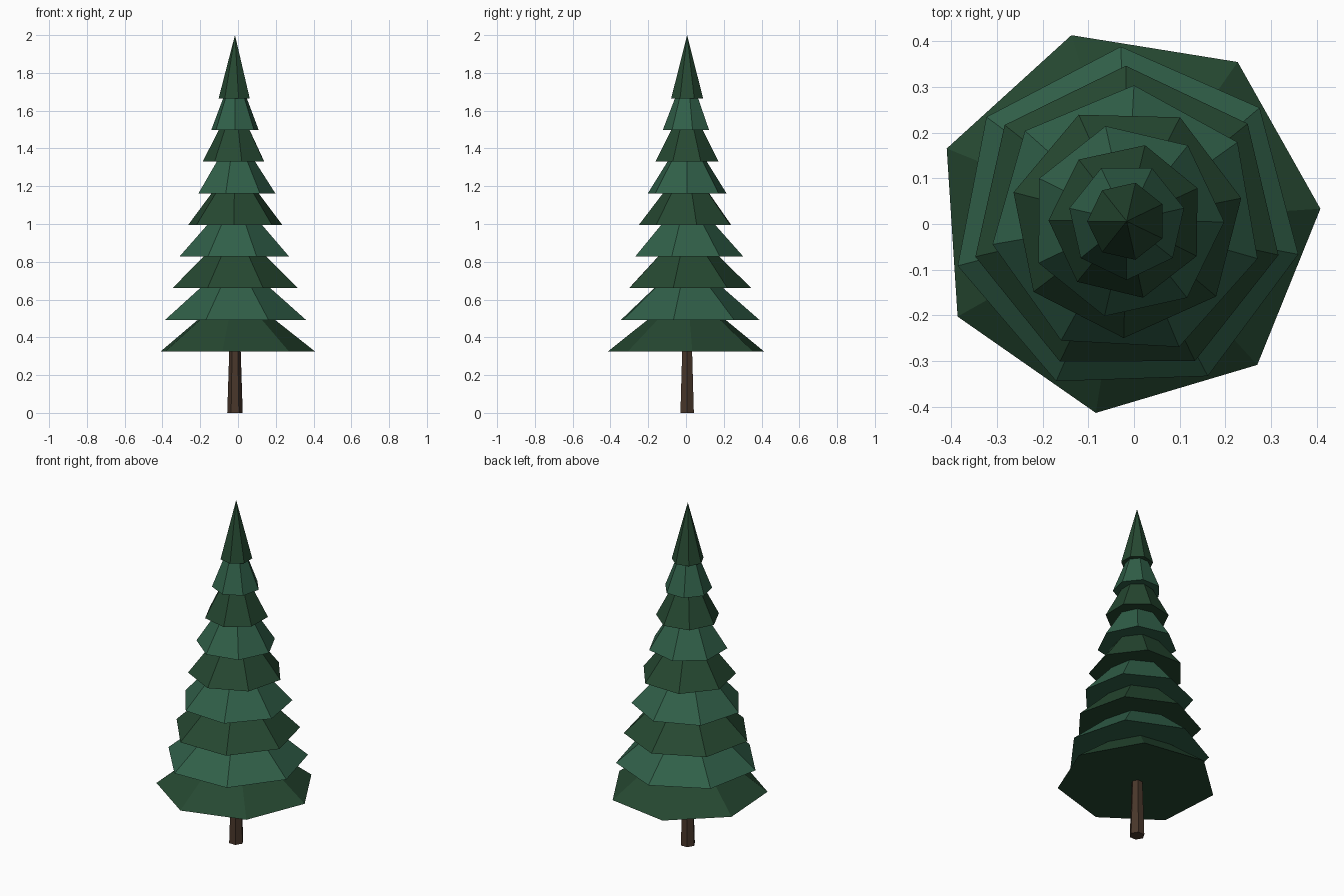
import bpy
from math import radians

if "Cube" in bpy.data.objects:
    bpy.data.objects.remove(bpy.data.objects["Cube"], do_unlink=True)


def make_material(name, rgb):
    mat = bpy.data.materials.new(name)
    mat.use_nodes = True
    color = (*rgb, 1.0)
    mat.diffuse_color = color
    mat.node_tree.nodes["Principled BSDF"].inputs["Base Color"].default_value = color
    return mat


dark_green = make_material("dark green", (0.019, 0.065, 0.031))
light_green = make_material("light green", (0.030, 0.116, 0.066))
bark_brown = make_material("bark brown", (0.066, 0.038, 0.024))

CENTER_X, CENTER_Y = -0.016, 0.006


def add_cone(name, sides, z, height, r_bottom, r_top, angle, mat):
    """Flat-shaded cone whose first corner points at the given angle from +x."""
    bpy.ops.mesh.primitive_cone_add(
        vertices=sides, radius1=r_bottom, radius2=r_top, depth=height,
        location=(CENTER_X, CENTER_Y, z + height / 2),
        rotation=(0, 0, radians(angle - 90)))
    obj = bpy.context.object
    obj.name = name
    obj.data.materials.append(mat)
    return obj


# Tapered six-sided trunk, ending inside the lowest tier
add_cone("trunk", 6, 0, 0.4, 0.041, 0.028, 0, bark_brown)

# Overlapping seven-sided tiers, each turned differently, in alternating greens
STEP = 0.1675
turns = [3.7, 40.5, 38.9, 35.5, 11.4, 51.1, 25, 12.9, 25.7]
for i, turn in enumerate(turns):
    add_cone(f"foliage_tier_{i + 1}", 7, 0.325 + i * STEP, 2 * STEP,
             0.425 - 0.0423 * i, 0, turn,
             light_green if i % 2 else dark_green)
